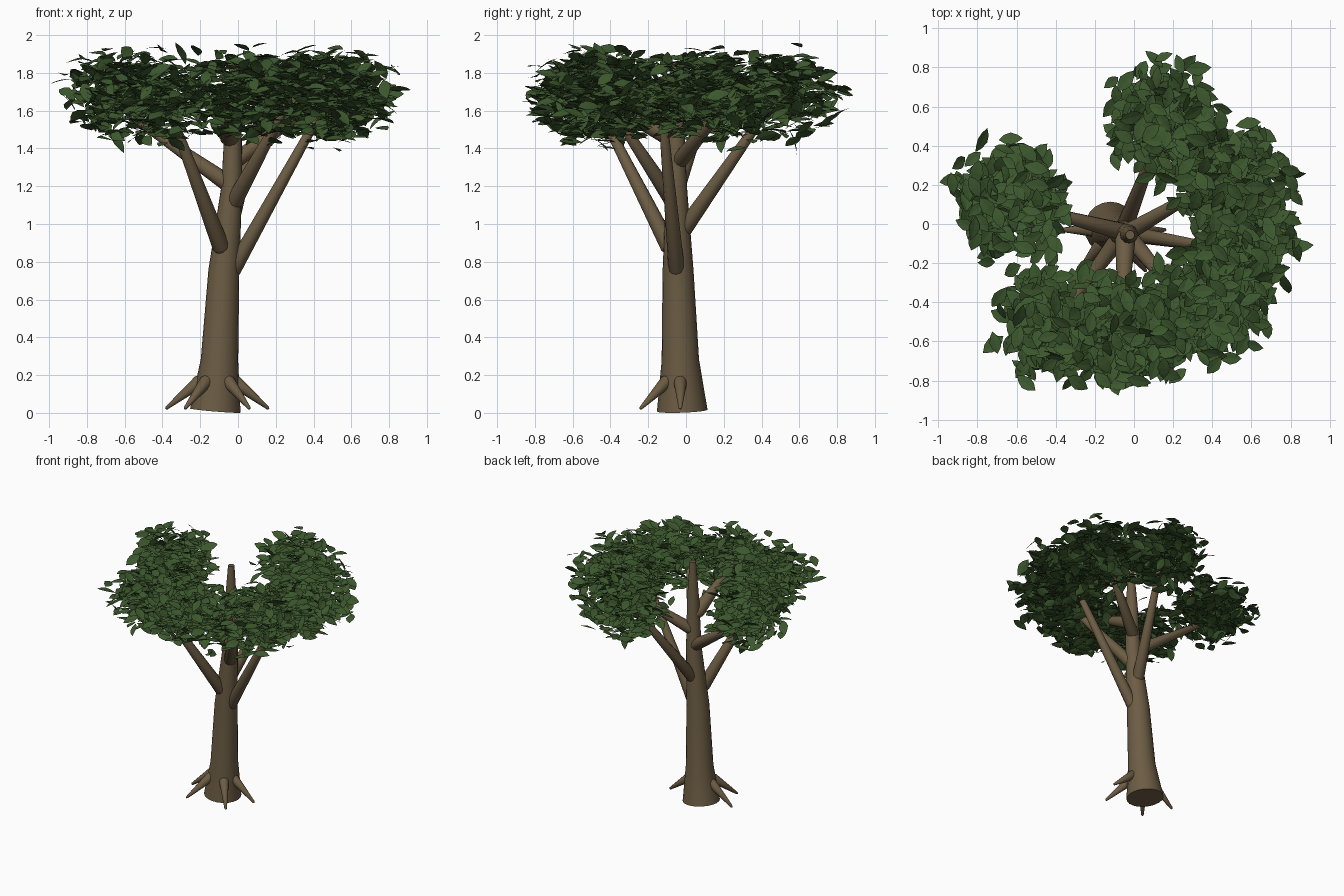
import bpy, bmesh, math, random
from mathutils import Vector, Euler, Matrix

if "Cube" in bpy.data.objects:
    bpy.data.objects.remove(bpy.data.objects["Cube"])

random.seed(7)


def material(name, rgb):
    m = bpy.data.materials.new(name)
    m.diffuse_color = (*rgb, 1)
    m.use_nodes = True
    m.node_tree.nodes["Principled BSDF"].inputs["Base Color"].default_value = m.diffuse_color
    return m


BARK = material("bark brown", (0.150, 0.108, 0.058))
LEAF = material("leaf green", (0.045, 0.096, 0.026))


def finish(bm, name, mat, smooth):
    me = bpy.data.meshes.new(name)
    bm.to_mesh(me)
    bm.free()
    ob = bpy.data.objects.new(name, me)
    bpy.context.collection.objects.link(ob)
    me.materials.append(mat)
    if smooth:
        for p in me.polygons:
            p.use_smooth = len(p.vertices) == 4
    return ob


def tube(name, pts, radii, sides=16):
    """Tapered round tube through pts, capped at both ends."""
    bm = bmesh.new()
    pts = [Vector(p) for p in pts]
    rings = []
    for i, (p, r) in enumerate(zip(pts, radii)):
        t = (pts[min(i + 1, len(pts) - 1)] - pts[max(i - 1, 0)]).normalized()
        ref = Vector((0, 1, 0)) if abs(t.y) < 0.8 else Vector((1, 0, 0))
        u = ref.cross(t).normalized()
        v = t.cross(u)
        rings.append([bm.verts.new(p + r * (math.cos(a) * u + math.sin(a) * v))
                      for a in (2 * math.pi * k / sides for k in range(sides))])
    for a, b in zip(rings, rings[1:]):
        for k in range(sides):
            n = (k + 1) % sides
            bm.faces.new((a[k], a[n], b[n], b[k]))
    bm.faces.new(rings[0][::-1])
    bm.faces.new(rings[-1])
    return finish(bm, name, BARK, True)


def limb(name, start, end, r0, r1, sides=12):
    """Straight tapering limb with a rounded butt end."""
    s, e = Vector(start), Vector(end)
    d = (e - s).normalized()
    tube(name, [s - d * r0 * 0.9, s - d * r0 * 0.6, s, e, e + d * r1 * 0.8],
         [r0 * 0.4, r0 * 0.8, r0, r1, r1 * 0.4], sides)


# Trunk, leaning slightly to the right as it rises
tube("trunk",
     [(-0.12, -0.02, 0.012), (-0.098, -0.03, 0.28), (-0.075, -0.042, 0.75),
      (-0.033, -0.05, 1.2), (-0.025, -0.054, 1.55), (-0.02, -0.056, 1.86)],
     [0.134, 0.099, 0.082, 0.055, 0.044, 0.023], 20)

# Roots
for i, deg in enumerate((0, -51, -129, 180)):
    c, s = math.cos(math.radians(deg)), math.sin(math.radians(deg))
    limb(f"root_{i + 1}", (-0.11 + 0.095 * c, -0.03 + 0.095 * s, 0.165),
         (-0.11 + 0.268 * c, -0.03 + 0.268 * s, 0.026), 0.036, 0.009)

# Branches: start, end, base radius, leaf cluster centre
BRANCHES = [
    ((-0.025, -0.05, 0.76), (0.47, -0.13, 1.65), 0.043, (0.54, -0.09, 1.67)),
    ((-0.09, -0.09, 0.88), (-0.38, -0.48, 1.65), 0.046, (-0.40, -0.50, 1.67)),
    ((-0.05, -0.02, 0.96), (0.14, 0.47, 1.66), 0.045, (0.16, 0.52, 1.68)),
    ((-0.02, -0.07, 1.12), (0.27, -0.42, 1.65), 0.045, (0.40, -0.40, 1.67)),
    ((-0.06, -0.04, 1.22), (-0.55, 0.09, 1.56), 0.046, (-0.63, 0.12, 1.68)),
    ((-0.01, -0.03, 1.34), (0.44, 0.23, 1.66), 0.044, (0.50, 0.24, 1.69)),
    ((-0.045, -0.08, 1.46), (-0.06, -0.50, 1.68), 0.052, (0.01, -0.56, 1.68)),
]
for i, (start, end, r, _) in enumerate(BRANCHES):
    limb(f"branch_{i + 1}", start, end, r, 0.02)


def add_leaf(bm, loc, length, width):
    """One flat pointed leaf, lying roughly level."""
    rot = Euler((random.gauss(0, 0.36), random.gauss(0, 0.36), 0)).to_matrix()
    rot = rot @ Matrix.Rotation(random.uniform(0, 2 * math.pi), 3, 'Z')
    shape = [(-0.5, 0), (-0.27, 0.36), (0.0, 0.5), (0.28, 0.30), (0.5, 0)]
    place = lambda x, y, z: bm.verts.new(loc + rot @ Vector((x * length, y * width, z * width)))
    mid = [place(x, 0, -0.3 * x * x) for x, _ in shape]
    for side in (1, -1):
        edge = [place(x, side * y, 0.1 * y - 0.3 * x * x) for x, y in shape[1:4]]
        row = [mid[0]] + edge + [mid[4]]
        for k in range(4):
            f = list(dict.fromkeys([mid[k], mid[k + 1], row[k + 1], row[k]]))
            bm.faces.new(f if side > 0 else f[::-1])


# Leaf clusters: loose flattened balls of leaves, thinning outward
for i, (_, _, _, centre) in enumerate(BRANCHES):
    bm = bmesh.new()
    for n in range(400):
        d = Vector((random.gauss(0, 1), random.gauss(0, 1), random.gauss(0, 1))).normalized()
        r = random.random() ** 0.5 * random.uniform(0.82, 1.08)
        if n % 16 == 0:
            r = random.uniform(0.95, 1.2)
        loc = Vector(centre) + Vector((d.x * 0.295, d.y * 0.295, d.z * 0.245)) * r
        size = random.uniform(0.10, 0.14)
        add_leaf(bm, loc, size, size * 0.54)
    finish(bm, f"leaf_cluster_{i + 1}", LEAF, False)
